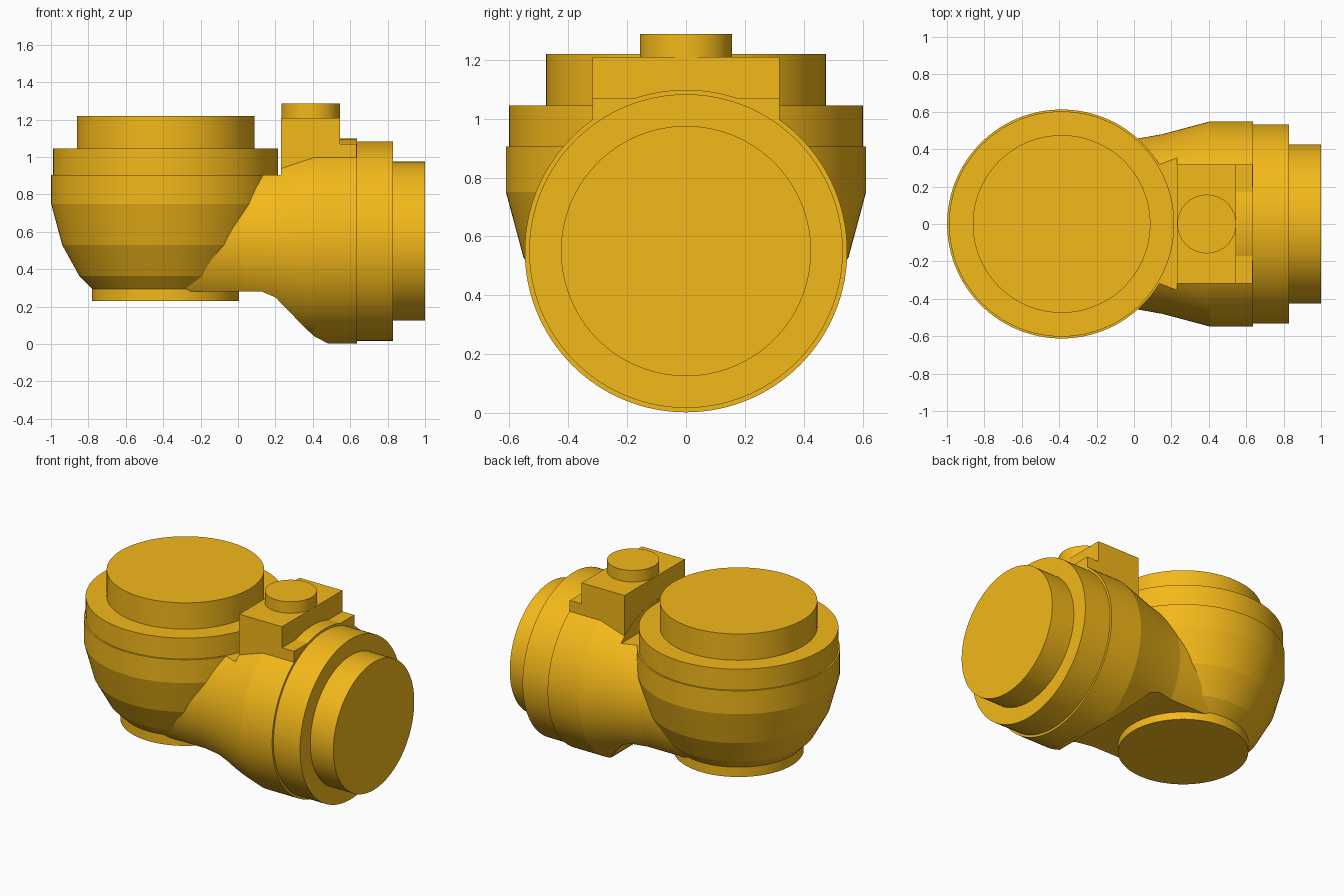
import bpy, bmesh, math
from mathutils import Matrix

if "Cube" in bpy.data.objects:
    bpy.data.objects.remove(bpy.data.objects["Cube"])

gold = bpy.data.materials.new("gold")
gold.diffuse_color = (0.9, 0.48, 0.01, 1)
gold.use_nodes = True
gold.node_tree.nodes["Principled BSDF"].inputs["Base Color"].default_value = gold.diffuse_color


def make_object(name, bm):
    bmesh.ops.recalc_face_normals(bm, faces=bm.faces[:])
    mesh = bpy.data.meshes.new(name)
    bm.to_mesh(mesh)
    bm.free()
    obj = bpy.data.objects.new(name, mesh)
    bpy.context.collection.objects.link(obj)
    mesh.materials.append(gold)
    return obj


def lathe(name, profile, matrix, sides=128):
    """Closed solid turned around local z from (radius, height) points."""
    bm = bmesh.new()
    rings = [[bm.verts.new((r * math.cos(2 * math.pi * i / sides),
                            r * math.sin(2 * math.pi * i / sides), h))
              for i in range(sides)] for r, h in profile]
    for a, b in zip(rings, rings[1:]):
        for i in range(sides):
            j = (i + 1) % sides
            bm.faces.new((a[i], a[j], b[j], b[i]))
    bm.faces.new(rings[0])
    bm.faces.new(rings[-1])
    bm.transform(matrix)
    return make_object(name, bm)


def prism(name, outline, half_width):
    """Solid extruded along y from an (x, z) outline."""
    bm = bmesh.new()
    face = bm.faces.new([bm.verts.new((x, -half_width, z)) for x, z in outline])
    ext = bmesh.ops.extrude_face_region(bm, geom=[face])
    verts = [v for v in ext["geom"] if isinstance(v, bmesh.types.BMVert)]
    bmesh.ops.translate(bm, verts=verts, vec=(0, 2 * half_width, 0))
    return make_object(name, bm)


def combine(target, other, operation):
    mod = target.modifiers.new("combine", "BOOLEAN")
    mod.operation, mod.solver, mod.object = operation, "EXACT", other
    bpy.context.view_layer.objects.active = target
    bpy.ops.object.modifier_apply(modifier=mod.name)
    bpy.data.objects.remove(other)


def shade(obj):
    bpy.ops.object.select_all(action="DESELECT")
    obj.select_set(True)
    bpy.context.view_layer.objects.active = obj
    bpy.ops.object.shade_smooth_by_angle(angle=math.radians(6))


# Horizontal barrel with stepped end cap
along_x = Matrix.Translation((0, 0, 0.55)) @ Matrix.Rotation(math.pi / 2, 4, "Y")
barrel = lathe("barrel", [
    (0.456, -0.34), (0.457, 0.02), (0.48, 0.15), (0.548, 0.405), (0.548, 0.635),
    (0.533, 0.635), (0.533, 0.83), (0.425, 0.83), (0.425, 1.0)], along_x)

# Flat underside with sloping throat, and flat ledge in front of the block
underside = prism("underside_cutter", [
    (-0.5, 0.28), (0.13, 0.28), (0.2, 0.25), (0.36, 0.085), (0.41, 0.04),
    (0.48, 0.004), (0.48, -0.1), (-0.5, -0.1)], 0.8)
combine(barrel, underside, "DIFFERENCE")
ledge = prism("ledge_cutter", [(-0.5, 0.905), (0.23, 0.905), (0.23, 1.3), (-0.5, 1.3)], 0.8)
combine(barrel, ledge, "DIFFERENCE")

# Stepped block on top of the barrel
block = prism("top_block", [
    (0.231, 0.7), (0.634, 0.7), (0.634, 1.07), (0.546, 1.07),
    (0.546, 1.21), (0.231, 1.21)], 0.317)
combine(barrel, block, "UNION")

# Upright bowl with foot, rim and lid, merged with the barrel
body = lathe("valve_body", [
    (0.393, 0.23), (0.393, 0.295), (0.462, 0.365), (0.553, 0.53), (0.612, 0.75),
    (0.612, 0.905), (0.602, 0.905), (0.602, 1.045), (0.475, 1.045), (0.475, 1.22)],
    Matrix.Translation((-0.387, 0, 0)))
combine(body, barrel, "UNION")
shade(body)

# Small round knob on the block
knob = lathe("top_knob", [(0.157, 1.21), (0.157, 1.287)],
             Matrix.Translation((0.389, 0, 0)), 96)
shade(knob)
